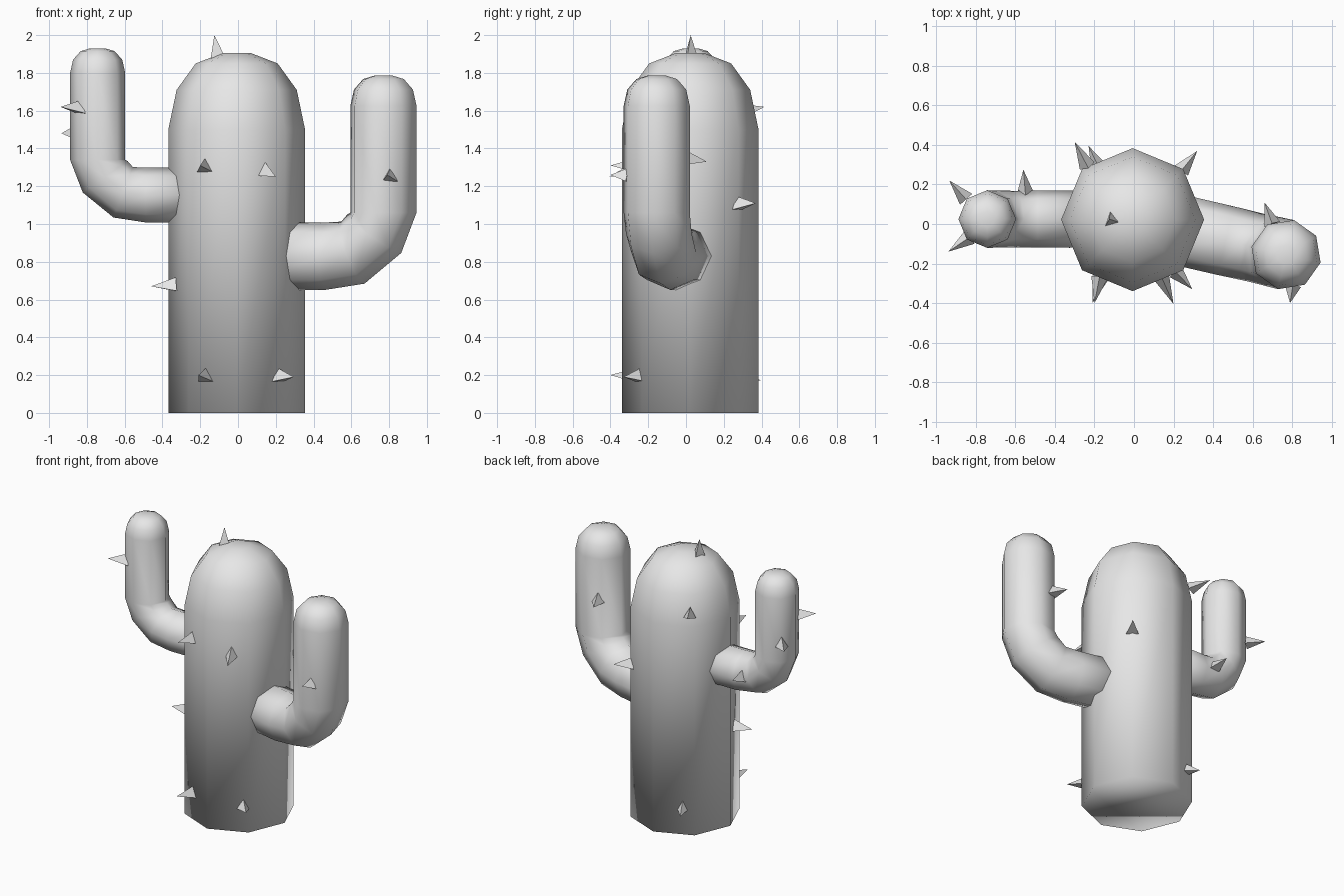
import bpy, bmesh, math
from mathutils import Vector, Matrix

SIDES = 8

old = bpy.data.objects.get("Cube")
if old:
    bpy.data.objects.remove(old, do_unlink=True)

grey = bpy.data.materials.new("plain_grey")
grey.use_nodes = True
grey.diffuse_color = (0.8, 0.8, 0.8, 1)
grey.node_tree.nodes["Principled BSDF"].inputs["Base Color"].default_value = (0.8, 0.8, 0.8, 1)


def finish(name, bm, smooth):
    bmesh.ops.recalc_face_normals(bm, faces=bm.faces[:])
    mesh = bpy.data.meshes.new(name)
    for f in bm.faces:
        f.smooth = smooth
    bm.to_mesh(mesh)
    bm.free()
    mesh.materials.append(grey)
    obj = bpy.data.objects.new(name, mesh)
    bpy.context.collection.objects.link(obj)
    return obj


def tube(name, rings, matrix):
    """Skin rings given as (offset, height, radius, tilt in degrees)."""
    bm = bmesh.new()
    loops = []
    for u, z, r, tilt in rings:
        t = math.radians(tilt)
        across = Vector((math.cos(t), 0, math.sin(t)))
        loop = []
        for i in range(SIDES):
            a = math.tau * i / SIDES
            p = Vector((u, 0, z)) + r * (math.cos(a) * across + math.sin(a) * Vector((0, 1, 0)))
            loop.append(bm.verts.new(matrix @ p))
        loops.append(loop)
    for lo, hi in zip(loops, loops[1:]):
        for i in range(SIDES):
            j = (i + 1) % SIDES
            bm.faces.new((lo[i], lo[j], hi[j], hi[i]))
    bm.faces.new(loops[0])
    bm.faces.new(loops[-1])
    return finish(name, bm, True)


# Trunk with a rounded top
trunk = [(0, 0, 0.362, 0), (0, 1.5, 0.362, 0), (0, 1.71, 0.318, 0),
         (0, 1.85, 0.217, 0), (0, 1.905, 0.075, 0)]
tube("trunk", trunk, Matrix.Translation((-0.007, 0.022, 0)))

# Bent arms: dome, upright, elbow, then a stub into the trunk
arm = [(0, 0.59, 0.04, 0), (0, 0.575, 0.09, 0), (0, 0.53, 0.13, 0), (0, 0.46, 0.146, 0),
       (0, 0, 0.146, 0), (0.04, -0.09, 0.145, 35), (0.135, -0.172, 0.143, 69),
       (0.255, -0.187, 0.145, 90), (0.52, -0.187, 0.145, 90)]


def add_arm(name, place, turn, size):
    tube(name, arm, Matrix.Translation(place)
         @ Matrix.Rotation(math.radians(turn), 4, "Z") @ Matrix.Scale(size, 4))


add_arm("right_arm", (-0.743, 0.025, 1.34), 0, 1)
add_arm("left_arm", (0.77, -0.155, 1.06), 167, 1.23)


# Three-sided spines, each from a base point to a tip
def add_spine(name, base, tip):
    base, tip = Vector(base), Vector(tip)
    axis = tip - base
    bm = bmesh.new()
    bmesh.ops.create_cone(bm, cap_ends=True, segments=3, radius1=0.048, radius2=0,
                          depth=axis.length)
    turn = axis.to_track_quat("Z", "Y").to_matrix().to_4x4()
    bm.transform(Matrix.Translation((base + tip) / 2) @ turn)
    finish(name, bm, False)


spines = {
    "top": ((-0.11, 0.02, 1.87), (-0.125, 0.025, 2.0)),
    "front_upper_right": ((-0.175, -0.27, 1.3), (-0.2, -0.4, 1.31)),
    "front_upper_left": ((0.14, -0.27, 1.28), (0.2, -0.405, 1.25)),
    "front_lower_right": ((-0.17, -0.27, 0.19), (-0.21, -0.4, 0.2)),
    "front_lower_left": ((0.21, -0.24, 0.19), (0.295, -0.33, 0.19)),
    "side": ((-0.33, -0.08, 0.67), (-0.46, -0.1, 0.67)),
    "back_upper": ((-0.235, 0.29, 1.59), (-0.3, 0.415, 1.62)),
    "back_lower": ((-0.18, 0.29, 0.2), (-0.23, 0.395, 0.17)),
    "back_left": ((0.24, 0.27, 1.1), (0.32, 0.37, 1.11)),
    "left_arm_front": ((0.805, -0.31, 1.25), (0.79, -0.4, 1.26)),
    "left_arm_back": ((0.7, 0, 1.34), (0.66, 0.11, 1.33)),
    "right_arm_front": ((-0.83, -0.065, 1.61), (-0.94, -0.14, 1.62)),
    "right_arm_back": ((-0.85, 0.125, 1.48), (-0.935, 0.22, 1.48)),
    "right_elbow": ((-0.55, 0.155, 1.17), (-0.56, 0.275, 1.19)),
}
for name, (base, tip) in spines.items():
    add_spine("spine_" + name, base, tip)
